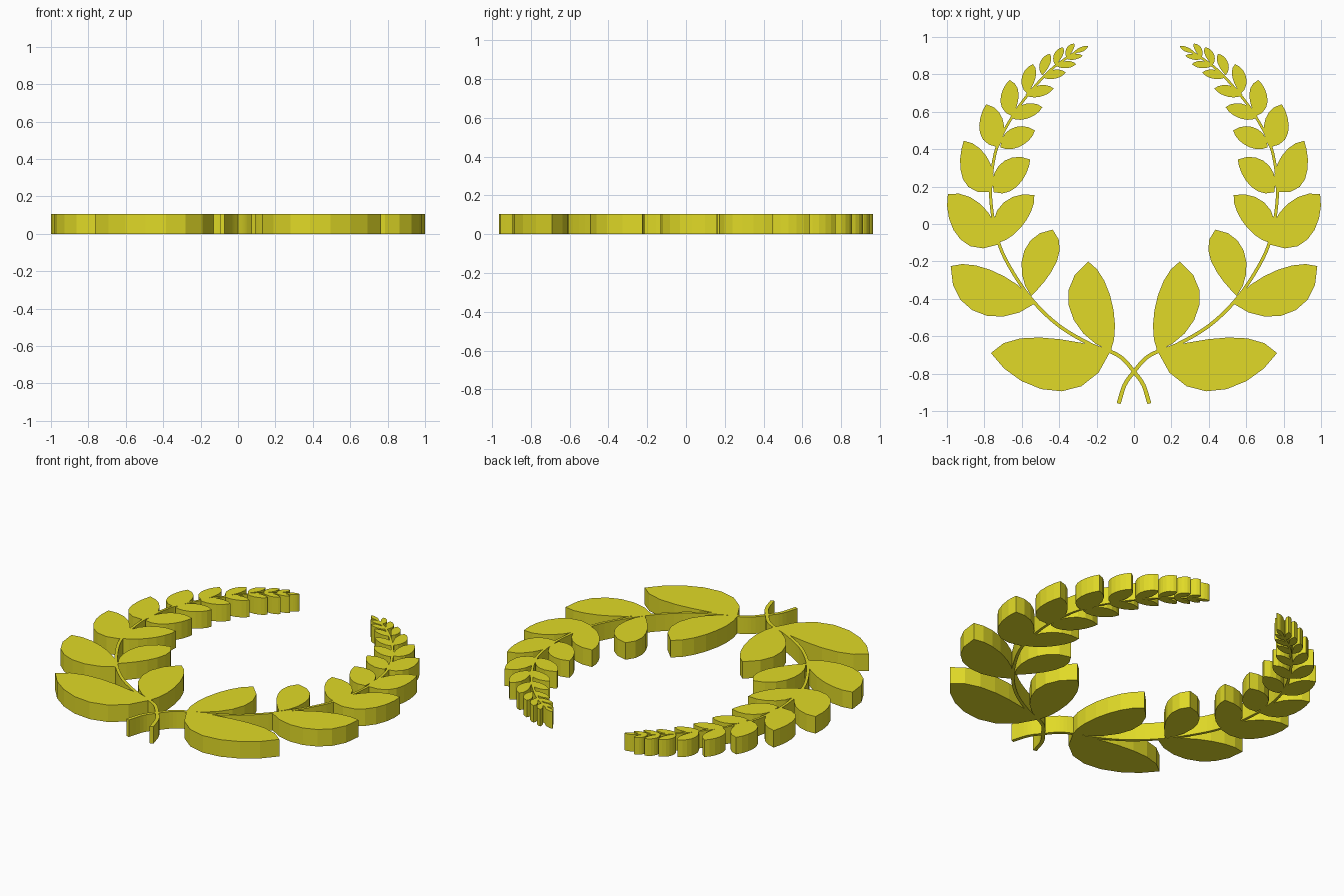
import bpy, bmesh
from mathutils import Vector

if "Cube" in bpy.data.objects:
    bpy.data.objects.remove(bpy.data.objects["Cube"])

HEIGHT = 0.105
mat = bpy.data.materials.new("olive_gold")
mat.diffuse_color = (0.75, 0.7, 0.02, 1)
mat.use_nodes = True
mat.node_tree.nodes["Principled BSDF"].inputs["Base Color"].default_value = mat.diffuse_color


def bezier(p, n):
    """Points of a cubic bezier, both ends included."""
    out = []
    for i in range(n + 1):
        t = i / n
        s = 1 - t
        out.append(p[0] * s**3 + p[1] * 3 * s * s * t + p[2] * 3 * s * t * t + p[3] * t**3)
    return out


def leaf_outline(bx, by, tx, ty, l1, l2, r1, r2):
    """Leaf from base to tip; l/r are the side bulges as parts of its length."""
    base, tip = Vector((bx, by)), Vector((tx, ty))
    d = tip - base
    n = Vector((-d.y, d.x))
    right = bezier([base, base + d * 0.22 - n * r1, base + d * 0.8 - n * r2, tip], 7)
    left = bezier([base, base + d * 0.22 + n * l1, base + d * 0.8 + n * l2, tip], 7)
    return right + left[-2:0:-1]


def smooth_path(pts, n=4):
    """Catmull-Rom path through the points."""
    p = [Vector(q) for q in pts]
    p = [p[0] * 2 - p[1]] + p + [p[-1] * 2 - p[-2]]
    out = []
    for i in range(1, len(p) - 2):
        a, b = p[i], p[i + 1]
        seg = bezier([a, a + (b - p[i - 1]) / 6, b - (p[i + 2] - a) / 6, b], n)
        out += seg[:-1]
    return out + [p[-2]]


def build(name, outlines):
    """Extrude flat outlines and mirror them to the other side."""
    bm = bmesh.new()
    for outline in outlines:
        lo = [bm.verts.new((p.x, p.y, 0)) for p in outline]
        hi = [bm.verts.new((p.x, p.y, HEIGHT)) for p in outline]
        bm.faces.new(lo[::-1])
        bm.faces.new(hi)
        for i in range(len(lo)):
            j = (i + 1) % len(lo)
            bm.faces.new((lo[i], lo[j], hi[j], hi[i]))
    bmesh.ops.recalc_face_normals(bm, faces=bm.faces)
    me = bpy.data.meshes.new(name)
    bm.to_mesh(me)
    bm.free()
    me.materials.append(mat)
    ob = bpy.data.objects.new(name, me)
    bpy.context.collection.objects.link(ob)
    mod = ob.modifiers.new("mirror", 'MIRROR')
    mod.use_mirror_merge = False
    return ob


# Leaves on the outside: base, tip, left bulges, right bulges
outer = [
    (.12, -.67, .765, -.69, .05, .24, .55, .33),
    (.53, -.425, .98, -.225, .17, .20, .42, .50),
    (.725, -.11, .995, .16, .28, .32, .55, .30),
    (.765, .17, .91, .445, .30, .30, .60, .22),
    (.725, .41, .79, .64, .30, .40, .55, .25),
    (.65, .575, .665, .77, .15, .40, .50, .27),
    (.57, .695, .54, .855, .12, .30, .40, .35),
    (.49, .795, .45, .91, .10, .30, .40, .35),
    (.42, .85, .38, .945, .10, .30, .40, .35),
    (.36, .89, .32, .965, .10, .25, .40, .35),
]
build("outer_leaves", [leaf_outline(*v) for v in outer])

# Leaves on the inside, and the end leaf
inner = [
    (.125, -.68, .245, -.20, .18, .20, .35, .50),
    (.55, -.385, .435, -.03, .12, .38, .33, .45),
    (.725, -.10, .533, .155, .20, .20, .50, .42),
    (.75, .17, .555, .345, .40, .20, .45, .45),
    (.715, .41, .53, .50, .30, .25, .45, .38),
    (.66, .57, .49, .625, .28, .22, .35, .32),
    (.58, .69, .43, .725, .25, .22, .30, .28),
    (.49, .785, .365, .81, .22, .22, .28, .28),
    (.415, .845, .31, .855, .20, .22, .25, .28),
    (.365, .885, .275, .90, .20, .20, .22, .25),
    (.32, .92, .245, .95, .25, .25, .15, .20),
]
build("inner_leaves", [leaf_outline(*v) for v in inner])

# Curved stem, crossing its twin at the bottom and tapering upwards
path = smooth_path([(-.082, -.96), (-.05, -.86), (0, -.79), (.06, -.72), (.13, -.68),
                    (.22, -.65), (.40, -.545), (.55, -.40), (.67, -.22), (.73, -.08),
                    (.763, .10), (.763, .25), (.73, .42), (.65, .575), (.56, .70),
                    (.45, .82), (.35, .895), (.29, .93)])
sides = ([], [])
for i, p in enumerate(path):
    t = (path[min(i + 1, len(path) - 1)] - path[max(i - 1, 0)]).normalized()
    n = Vector((-t.y, t.x)) * (0.011 - 0.005 * i / len(path))
    sides[0].append(p - n)
    sides[1].append(p + n)
build("stem", [sides[0] + sides[1][::-1]])
